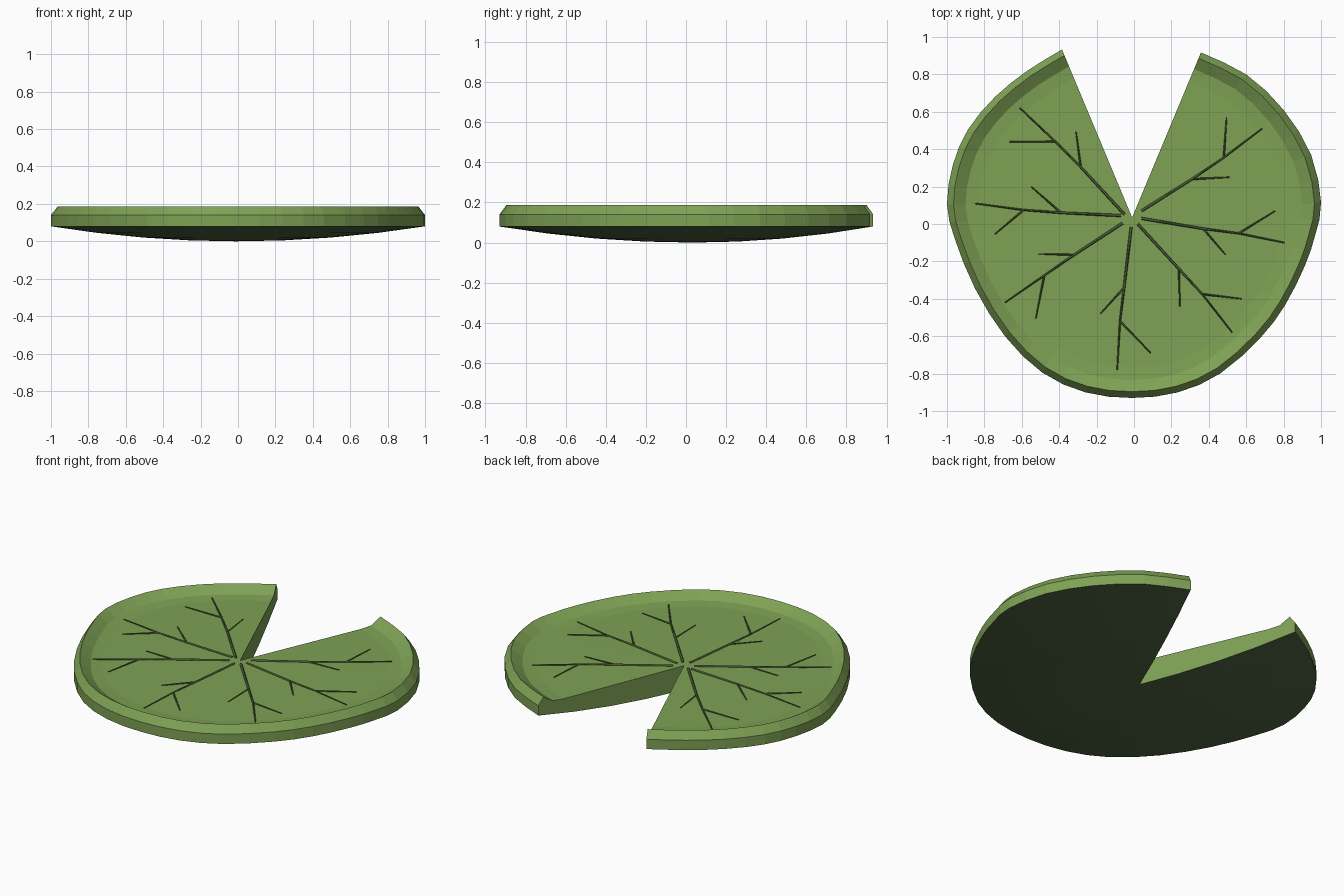
import bpy, bmesh
from mathutils import Vector

if "Cube" in bpy.data.objects:
    bpy.data.objects.remove(bpy.data.objects["Cube"])


def material(name, rgb):
    m = bpy.data.materials.new(name)
    m.diffuse_color = (*rgb, 1)
    m.use_nodes = True
    m.node_tree.nodes["Principled BSDF"].inputs["Base Color"].default_value = m.diffuse_color
    return m


leaf_green = material("leaf green", (0.21, 0.36, 0.09))
under_green = material("dark underside green", (0.075, 0.13, 0.055))
vein_green = material("vein green", (0.06, 0.10, 0.03))

APEX = Vector((-0.01, 0.035))

# Leaf outline, clockwise from the right notch tip to the left notch tip
OUTLINE = [(.358, .917), (.6, .8), (.8, .61), (.947, .37), (1, .115),
           (.97, -.055), (.915, -.22), (.81, -.43), (.675, -.61), (.46, -.8),
           (.235, -.9), (-.01, -.93), (-.26, -.9), (-.49, -.795),
           (-.69, -.6), (-.85, -.345), (-.957, -.083), (-1, .105),
           (-.968, .318), (-.888, .505), (-.743, .68), (-.57, .82), (-.385, .933)]


def refine(points):
    """Put one smooth midpoint on every span."""
    p = [Vector(q) for q in points]
    p = [2 * p[0] - p[1]] + p + [2 * p[-1] - p[-2]]
    out = []
    for i in range(1, len(p) - 2):
        out.append(p[i])
        out.append((9 * (p[i] + p[i + 1]) - p[i - 1] - p[i + 2]) / 16)
    return out + [p[-2]]


# Radial profile (scale, height): underside bowl, wall, bevelled rim, dished top
lower = [(s, 0.08 * s * s) for s in (.25, .5, .75, 1)]
upper = [(1, .14), (.965, .186), (.9, .147), (.83, .142), (.45, .144)]
profile = lower + upper

bm = bmesh.new()
rings = []
for p in refine(OUTLINE):
    rings.append([bm.verts.new((*(APEX + (p - APEX) * s), z)) for s, z in profile])
bottom = bm.verts.new((*APEX, 0))
top = bm.verts.new((*APEX, .147))

for a, b in zip(rings, rings[1:]):
    for k in range(len(profile) - 1):
        f = bm.faces.new((a[k], a[k + 1], b[k + 1], b[k]))
        f.material_index = 1 if k < len(lower) - 1 else 0
    bm.faces.new((bottom, a[0], b[0])).material_index = 1
    bm.faces.new((top, b[-1], a[-1]))

# Flat walls of the notch
for ring in (rings[0], rings[-1]):
    bm.faces.new([bottom] + ring + [top])

bmesh.ops.recalc_face_normals(bm, faces=bm.faces)
mesh = bpy.data.meshes.new("lily_pad")
bm.to_mesh(mesh)
bm.free()
mesh.materials.append(leaf_green)
mesh.materials.append(under_green)
pad = bpy.data.objects.new("lily_pad", mesh)
bpy.context.collection.objects.link(pad)

# Veins: start, inner fork, outer fork, tip, inner branch end, outer branch end
VEINS = [
    ((-.05, .05), (-.285, .305), (-.42, .44), (-.61, .62), (-.31, .495), (-.665, .44)),
    ((.04, .07), (.31, .24), (.48, .355), (.685, .51), (.51, .25), (.495, .57)),
    ((-.07, .045), (-.39, .06), (-.59, .075), (-.85, .11), (-.55, .2), (-.745, -.055)),
    ((.04, .03), (.37, -.025), (.56, -.05), (.805, -.1), (.49, -.165), (.755, .07)),
    ((-.06, .005), (-.32, -.165), (-.48, -.275), (-.69, -.42), (-.51, -.16), (-.525, -.505)),
    ((-.015, -.015), (-.053, -.34), (-.075, -.52), (-.09, -.78), (-.18, -.48), (.09, -.69)),
    ((.02, 0), (.24, -.24), (.365, -.375), (.525, -.58), (.245, -.44), (.575, -.4)),
]


def add_spline(curve, points, r0, r1):
    s = curve.splines.new('POLY')
    s.points.add(len(points) - 1)
    for i, (pt, (x, y)) in enumerate(zip(s.points, points)):
        pt.co = (x, y, .146, 1)
        pt.radius = r0 + (r1 - r0) * i / (len(points) - 1)


for n, (start, fork1, fork2, tip, end1, end2) in enumerate(VEINS, 1):
    curve = bpy.data.curves.new(f"vein_{n}", 'CURVE')
    curve.dimensions = '3D'
    curve.bevel_depth = 0.008
    curve.bevel_resolution = 0
    curve.use_fill_caps = True
    add_spline(curve, (start, fork1, fork2, tip), 1, .45)
    add_spline(curve, (fork1, end1), .7, .4)
    add_spline(curve, (fork2, end2), .7, .4)
    curve.materials.append(vein_green)
    bpy.context.collection.objects.link(bpy.data.objects.new(f"vein_{n}", curve))
